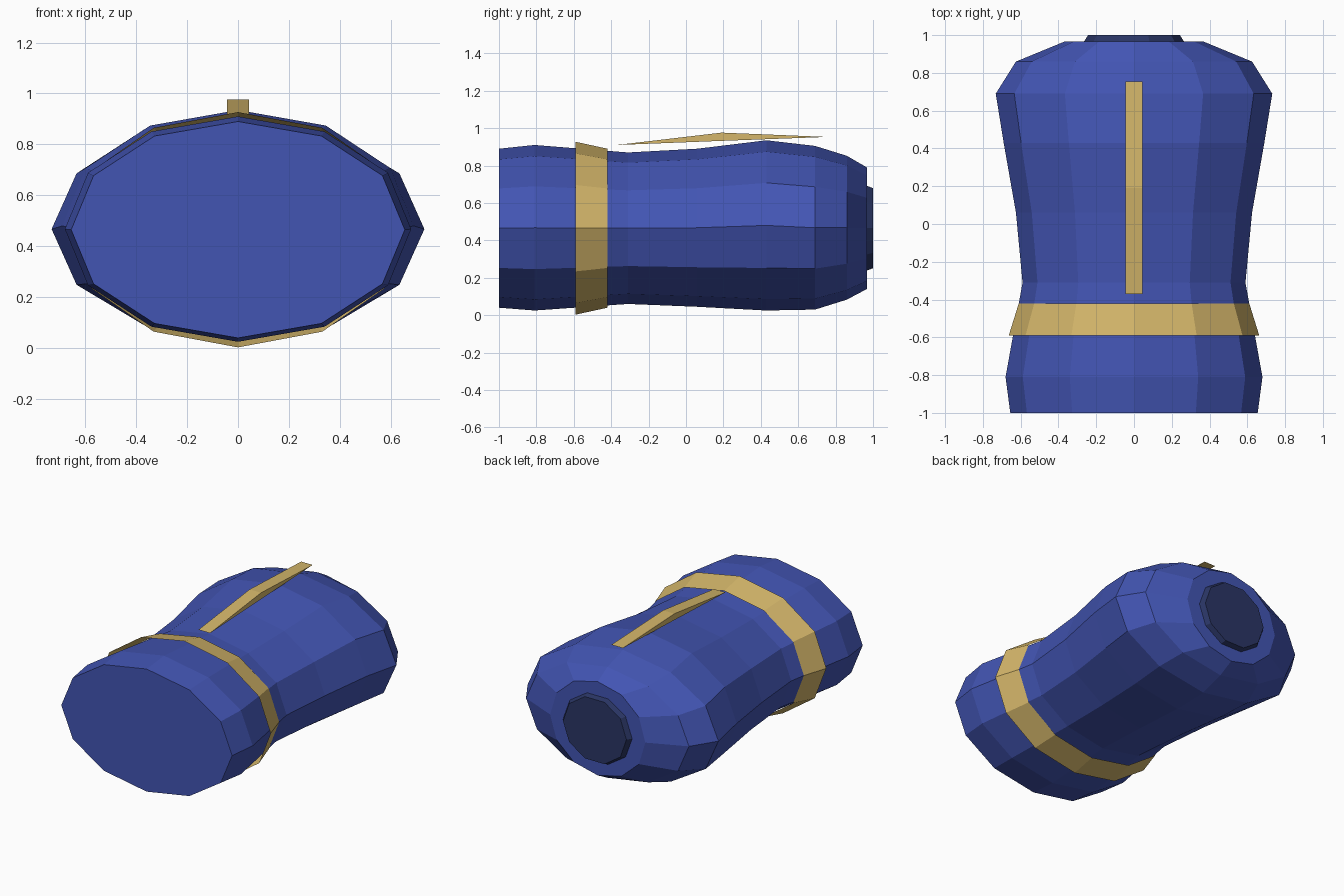
import bpy, bmesh
from math import sin, cos, tau

cube = bpy.data.objects.get("Cube")
if cube:
    bpy.data.objects.remove(cube, do_unlink=True)


def make_material(name, rgb):
    mat = bpy.data.materials.new(name)
    mat.use_nodes = True
    mat.diffuse_color = (*rgb, 1)
    bsdf = mat.node_tree.nodes["Principled BSDF"]
    bsdf.inputs["Base Color"].default_value = (*rgb, 1)
    bsdf.inputs["Roughness"].default_value = 0.8
    return mat


blue = make_material("royal blue", (0.055, 0.09, 0.45))
navy = make_material("dark navy", (0.023, 0.036, 0.13))
gold = make_material("gold", (0.66, 0.47, 0.145))


def finish(name, bm, mat):
    mesh = bpy.data.meshes.new(name)
    bm.to_mesh(mesh)
    bm.free()
    mesh.materials.append(mat)
    obj = bpy.data.objects.new(name, mesh)
    bpy.context.collection.objects.link(obj)
    return obj


def loft(name, sections, sides, mat, capped=True):
    """Skin elliptical rings along y; each section is (y, half width, bottom, top)."""
    bm = bmesh.new()
    rings = []
    for y, rx, low, high in sections:
        mid, rz = (low + high) / 2, (high - low) / 2
        rings.append([bm.verts.new((rx * cos(tau * i / sides), y,
                                    mid + rz * sin(tau * i / sides)))
                      for i in range(sides)])
    for a, b in zip(rings, rings[1:]):
        for i in range(sides):
            j = (i + 1) % sides
            bm.faces.new((a[i], b[i], b[j], a[j]))
    if capped:
        bm.faces.new(rings[0])
        bm.faces.new(rings[-1][::-1])
        bmesh.ops.recalc_face_normals(bm, faces=bm.faces)
    return finish(name, bm, mat)


# Torso, from the hem to the shoulders
loft("torso", [
    (-1.0, 0.655, 0.04, 0.89),
    (-0.81, 0.68, 0.025, 0.91),
    (-0.31, 0.59, 0.06, 0.87),
    (0.06, 0.625, 0.045, 0.89),
    (0.43, 0.69, 0.025, 0.935),
    (0.69, 0.732, 0.03, 0.905),
    (0.86, 0.625, 0.083, 0.852),
    (0.967, 0.365, 0.14, 0.79),
], 12, blue)

# Neck stub
loft("neck", [(0.95, 0.275, 0.22, 0.71), (1.0, 0.243, 0.24, 0.69)], 10, navy)

# Flared open waist band
loft("belt", [(-0.59, 0.663, 0.003, 0.927), (-0.42, 0.61, 0.04, 0.89)],
     12, gold, capped=False)

# Tapered chest strip: a thin diamond profile extruded across x
bm = bmesh.new()
profile = [(-0.37, 0.91), (0.19, 0.932), (0.755, 0.953), (0.19, 0.976)]
left, right = [[bm.verts.new((x, y, z)) for y, z in profile] for x in (0.044, -0.044)]
bm.faces.new(left)
bm.faces.new(right[::-1])
for i in range(len(profile)):
    j = (i + 1) % len(profile)
    bm.faces.new((left[i], right[i], right[j], left[j]))
bmesh.ops.recalc_face_normals(bm, faces=bm.faces)
finish("chest_strip", bm, gold)
